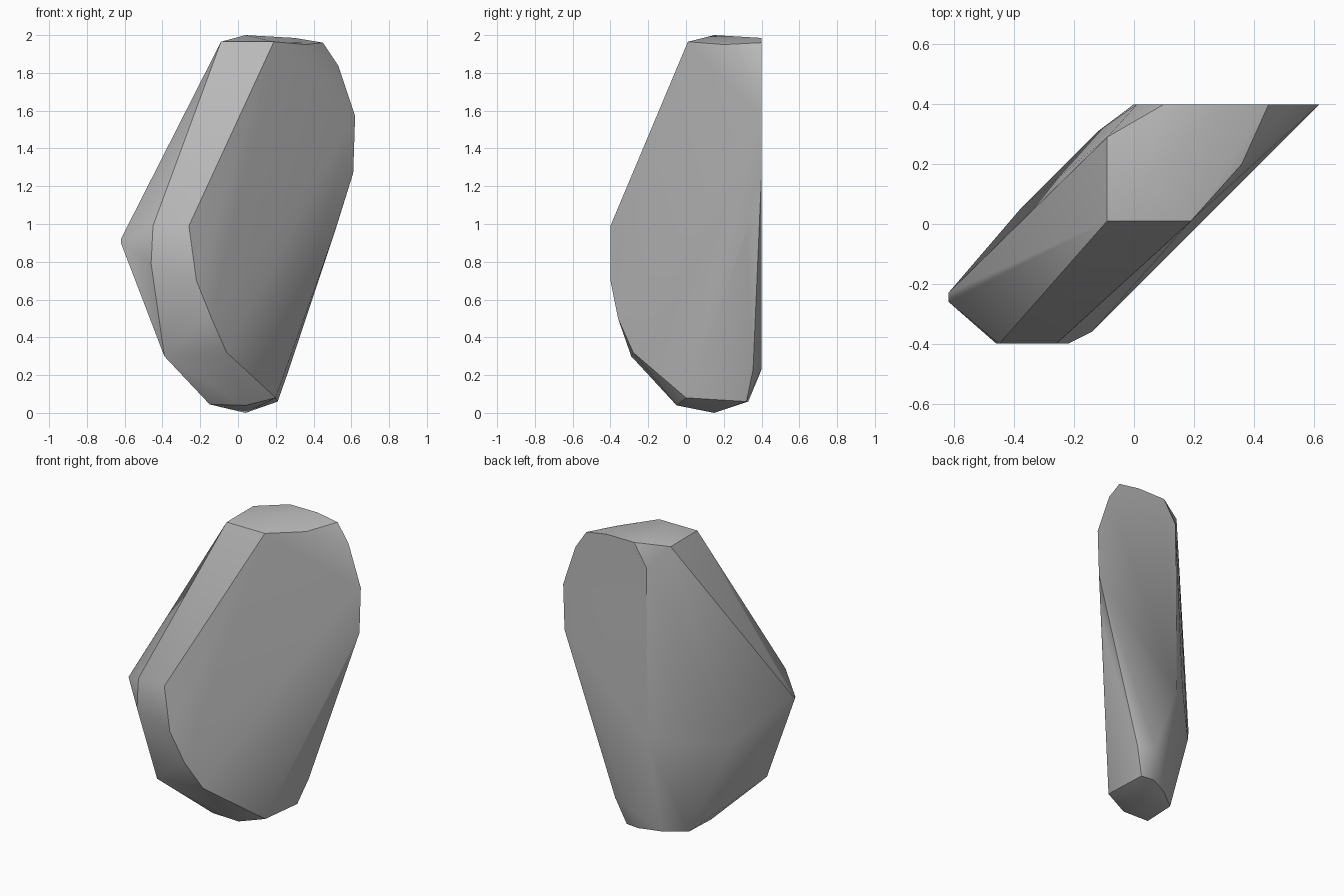
import bpy
import bmesh
import math

cube = bpy.data.objects.get("Cube")
if cube:
    bpy.data.objects.remove(cube, do_unlink=True)


def make_material(name, color):
    material = bpy.data.materials.new(name)
    material.use_nodes = True
    material.diffuse_color = color
    shader = material.node_tree.nodes["Principled BSDF"]
    shader.inputs["Base Color"].default_value = color
    shader.inputs["Roughness"].default_value = 0.8
    return material


def hull_object(name, corner_groups, material):
    """Wrap a convex skin around the corner points of a chipped stone."""
    bm = bmesh.new()
    for group in corner_groups:
        for corner in group:
            bm.verts.new(corner)
    result = bmesh.ops.convex_hull(bm, input=bm.verts[:])
    loose = set(result["geom_interior"]) | set(result["geom_unused"])
    inner = [item for item in loose if isinstance(item, bmesh.types.BMVert)]
    bmesh.ops.delete(bm, geom=inner, context="VERTS")
    # Merge triangles that lie in one flat cut
    bmesh.ops.dissolve_limit(bm, angle_limit=math.radians(1),
                             verts=bm.verts[:], edges=bm.edges[:])
    bmesh.ops.recalc_face_normals(bm, faces=bm.faces[:])
    mesh = bpy.data.meshes.new(name)
    bm.to_mesh(mesh)
    bm.free()
    mesh.materials.append(material)
    rock = bpy.data.objects.new(name, mesh)
    bpy.context.collection.objects.link(rock)
    return rock


# Cap: nearly level facet with a slight peak
cap = [(-.09, .01, 1.965), (.19, .01, 1.965), (-.09, .29, 1.965),
       (.04, .15, 2), (.36, .2, 1.95)]

# Flat back cut, from the upper rim down to the foot
back = .4
back_rim = [(x, back, z) for x, z in (
    (.1, 1.985), (.3, 1.985), (.45, 1.96), (.53, 1.84), (.62, 1.57),
    (.61, 1.27), (.01, 1.84), (0, .7), (.17, .23))]

# Flat front cut
front = -.4
front_rim = [(x, front, z) for x, z in (
    (-.45, .99), (-.26, .99), (-.46, .79), (-.22, .7))]

# Side corners of the slab
sides = [(-.62, -.26, .9), (-.62, -.23, .92), (-.38, .05, .65),
         (-.12, .31, .8), (.51, .32, .95), (.27, .355, .23)]

# Lower front chamfer and pointed foot
foot = [(-.39, -.29, .3), (-.14, -.36, .5), (-.06, -.28, .32),
        (-.15, -.05, .045), (.04, -.05, .04), (.2, 0, .08),
        (.21, .32, .06), (.12, .33, .06), (-.01, .27, .05),
        (-.14, .17, .045), (.04, .15, 0)]

stone = make_material("stone grey", (.5, .5, .5, 1))
rock = hull_object("rock", [cap, back_rim, front_rim, sides, foot], stone)

# Soft shading that keeps the sharper chips crisp
bpy.context.view_layer.objects.active = rock
rock.select_set(True)
bpy.ops.object.shade_smooth_by_angle(angle=math.radians(30))
